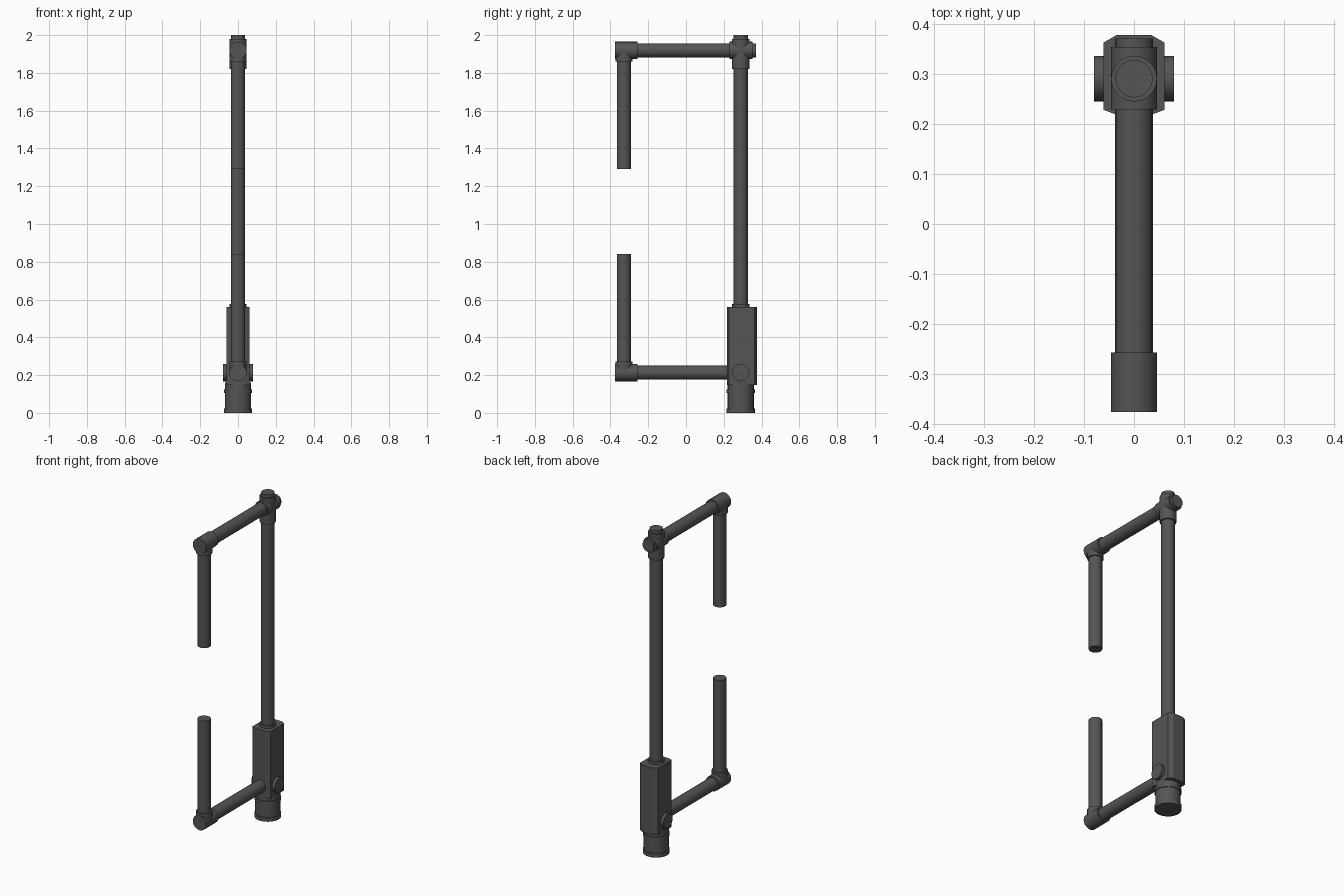
import bpy, bmesh, math
from mathutils import Vector

if "Cube" in bpy.data.objects:
    bpy.data.objects.remove(bpy.data.objects["Cube"])

mat = bpy.data.materials.new("dark_metal")
mat.diffuse_color = (0.09, 0.09, 0.09, 1)
mat.use_nodes = True
mat.node_tree.nodes["Principled BSDF"].inputs["Base Color"].default_value = mat.diffuse_color

BACK, FRONT = 0.29, -0.329      # y of the column and of the handle pipes
LOW, HIGH = 0.213, 1.919        # z of the two arms
PIPE, SLEEVE = 0.0375, 0.046    # radii


def finish(name, bm, smooth=True):
    bmesh.ops.recalc_face_normals(bm, faces=bm.faces)
    me = bpy.data.meshes.new(name)
    bm.to_mesh(me)
    bm.free()
    me.materials.append(mat)
    ob = bpy.data.objects.new(name, me)
    bpy.context.collection.objects.link(ob)
    if smooth:
        bpy.ops.object.select_all(action='DESELECT')
        ob.select_set(True)
        bpy.context.view_layer.objects.active = ob
        bpy.ops.object.shade_smooth_by_angle(angle=math.radians(35))
    return ob


def lathe(name, origin, axis, profile, n=20):
    """Capped solid of revolution; profile is (distance along axis, radius)."""
    bm = bmesh.new()
    rot = Vector((0, 0, 1)).rotation_difference(Vector(axis))
    rings = []
    for h, r in profile:
        ring = []
        for i in range(n):
            a = 2 * math.pi * i / n
            p = Vector((r * math.cos(a), r * math.sin(a), h))
            ring.append(bm.verts.new(Vector(origin) + rot @ p))
        rings.append(ring)
    for a, b in zip(rings, rings[1:]):
        for i in range(n):
            j = (i + 1) % n
            bm.faces.new((a[i], a[j], b[j], b[i]))
    bm.faces.new(rings[0])
    bm.faces.new(rings[-1])
    return finish(name, bm)


def tube(name, start, end, r):
    d = Vector(end) - Vector(start)
    return lathe(name, start, d.normalized(), [(0, r), (d.length, r)])


# stepped round foot
lathe("base_foot", (0, BACK, 0), (0, 0, 1),
      [(0, .075), (.024, .075), (.024, .07), (.105, .07), (.105, .075),
       (.125, .075), (.125, .07), (.16, .07)])

# housing with bevelled corners
half = [(.035, .218), (.061, .228), (.061, .362), (.035, .377)]
outline = half + [(-x, y) for x, y in reversed(half)]
bm = bmesh.new()
face = bm.faces.new([bm.verts.new((x, y, .148)) for x, y in outline])
ext = bmesh.ops.extrude_face_region(bm, geom=[face])
top = [v for v in ext["geom"] if isinstance(v, bmesh.types.BMVert)]
bmesh.ops.translate(bm, verts=top, vec=(0, 0, .413))
finish("housing", bm, smooth=False)
tube("housing_side_knobs", (-.08, BACK, LOW), (.08, BACK, LOW), .0455)
tube("housing_collar", (0, BACK, .55), (0, BACK, .577), .0455)

# column and its top cross fitting
tube("column", (0, BACK, .55), (0, BACK, 2), PIPE)
tube("cross_sleeve_vertical", (0, BACK, 1.82), (0, BACK, 1.98), SLEEVE)
tube("cross_sleeve_horizontal", (0, .229, HIGH), (0, .353, HIGH), SLEEVE)

# two arms, each with an elbow and a handle pipe
for side, z, handle_end, s, back in (("lower", LOW, .84, 1, .25),
                                     ("upper", HIGH, 1.29, -1, .37)):
    tube(side + "_arm", (0, FRONT, z), (0, back, z), PIPE)
    tube(side + "_elbow_horizontal", (0, -.375, z), (0, -.256, z), SLEEVE)
    tube(side + "_elbow_vertical", (0, FRONT, z), (0, FRONT, z + s * .058), .0455)
    tube(side + "_handle", (0, FRONT, z), (0, FRONT, handle_end), PIPE)
